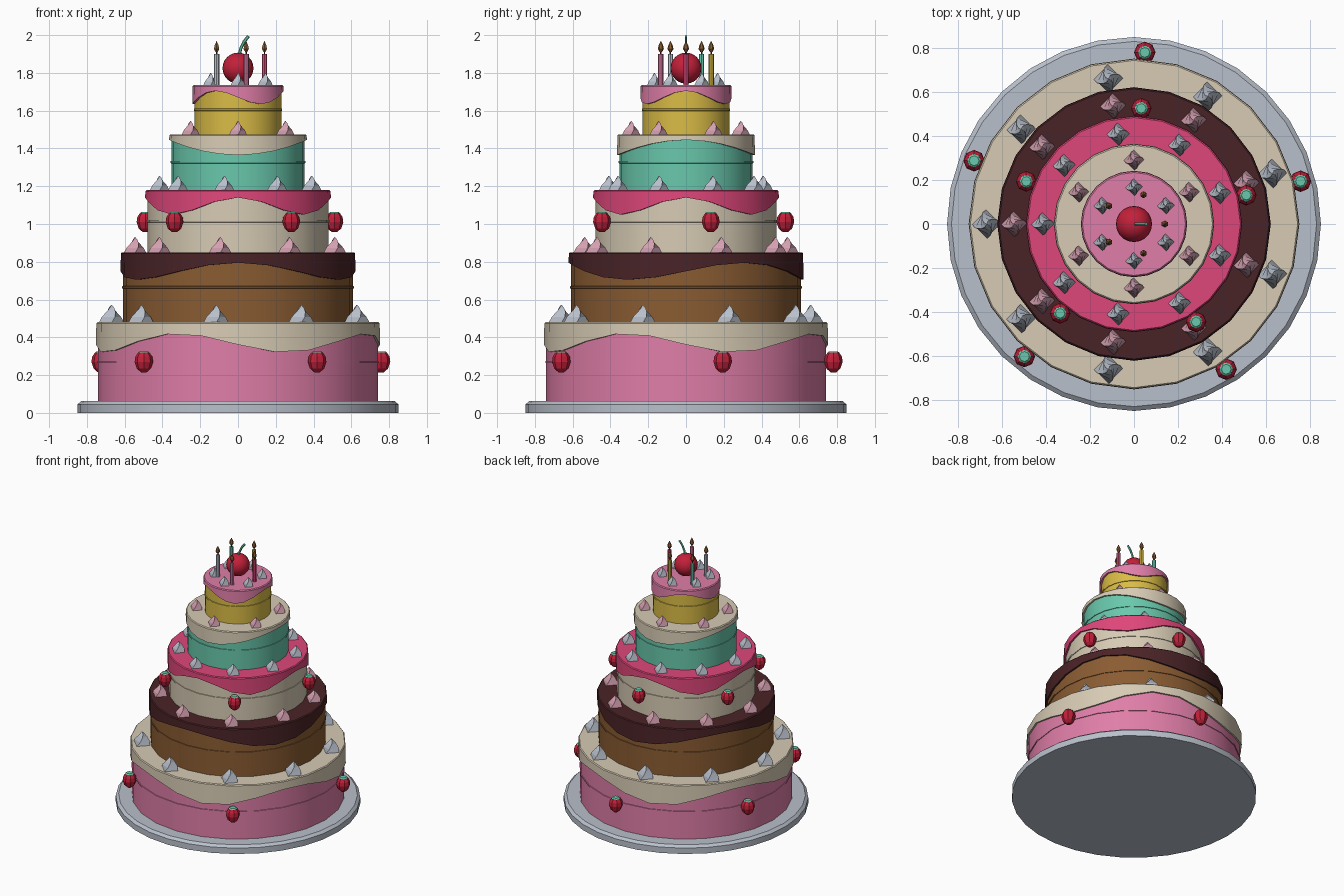
import bpy, bmesh
from math import sin, cos, pi, radians
from mathutils import Vector

if "Cube" in bpy.data.objects:
    bpy.data.objects.remove(bpy.data.objects["Cube"])

# Flat colours, converted from sRGB to linear
def mat(name, *rgb):
    m = bpy.data.materials.new(name)
    m.diffuse_color = [((c / 255 + 0.055) / 1.055) ** 2.4 for c in rgb] + [1]
    m.use_nodes = True
    m.node_tree.nodes["Principled BSDF"].inputs["Base Color"].default_value = m.diffuse_color
    return m

silver = mat("silver white", 185, 192, 203)
pink = mat("pink", 224, 126, 168)
cream = mat("cream", 215, 203, 180)
brown = mat("brown", 138, 92, 50)
chocolate = mat("dark chocolate", 74, 35, 38)
hot_pink = mat("hot pink", 222, 70, 122)
teal = mat("teal", 105, 200, 172)
yellow = mat("yellow", 218, 188, 70)
red = mat("red", 195, 32, 58)
blush = mat("blush pink", 212, 160, 176)


def finish(name, bm, material, smooth=False):
    bmesh.ops.recalc_face_normals(bm, faces=bm.faces)
    me = bpy.data.meshes.new(name)
    bm.to_mesh(me)
    bm.free()
    me.materials.append(material)
    ob = bpy.data.objects.new(name, me)
    bpy.context.collection.objects.link(ob)
    if smooth:
        bpy.context.view_layer.objects.active = ob
        ob.select_set(True)
        bpy.ops.object.shade_smooth_by_angle(angle=radians(35))
        ob.select_set(False)
    return ob


def lathe(name, profile, n, material, at=(0, 0, 0), twist=0, smooth=False):
    """Stack n-sided rings; a profile height may be a function of the angle."""
    bm = bmesh.new()
    rings = []
    for i, (r, z) in enumerate(profile):
        ring = []
        for k in range(n):
            a = 2 * pi * k / n          # a = 0 faces the front
            h = z(a) if callable(z) else z
            t = a + i * twist
            ring.append(bm.verts.new(Vector(at) + Vector((r * sin(t), -r * cos(t), h))))
        rings.append(ring)
    for lo, hi in zip(rings, rings[1:]):
        for k in range(n):
            j = (k + 1) % n
            bm.faces.new((lo[k], lo[j], hi[j], hi[k]))
    bm.faces.new(rings[0][::-1])
    bm.faces.new(rings[-1])
    return finish(name, bm, material, smooth)


def dollop(name, at, size, height, material):
    shape = [(1, -0.05), (0.8, 0.3), (0.5, 0.6), (0.25, 0.82), (0.03, 1)]
    lathe(name, [(r * size, z * height) for r, z in shape], 4, material, at, radians(20))


def strawberry(name, at, s):
    body = [(0.3, -1.1), (0.75, -0.7), (0.98, 0), (0.9, 0.55), (0.6, 1.0)]
    lathe(name, [(r * s, z * s) for r, z in body], 8, red, at)
    lathe(name + "_leaf", [(0.62 * s, 0.98 * s), (0.45 * s, 1.12 * s)], 8, teal, at)


# Plate
lathe("cake_plate", [(0.85, 0), (0.85, 0.045), (0.83, 0.062)], 32, silver, smooth=True)

# Tiers: radius, bottom, top, sponge, icing, drip mean, drip depth, waves, phase,
#        dollop count, ring radius, size, height, colour, start angle
tiers = [
    (0.74, 0.06, 0.48, pink, cream, 0.37, 0.05, 4, 25, 9, 0.67, 0.068, 0.092, silver, 180),
    (0.61, 0.48, 0.85, brown, chocolate, 0.75, 0.045, 3, 0, 9, 0.545, 0.06, 0.08, blush, 180),
    (0.48, 0.85, 1.18, cream, hot_pink, 1.095, 0.045, 4, 0, 9, 0.415, 0.053, 0.075, silver, 180),
    (0.353, 1.18, 1.475, teal, cream, 1.405, 0.04, 2, 90, 6, 0.29, 0.048, 0.07, blush, 30),
    (0.23, 1.475, 1.735, yellow, pink, 1.67, 0.035, 3, 30, 6, 0.167, 0.04, 0.065, silver, 30),
]
for t, (R, z0, z1, sponge, icing, mean, amp, waves, phase,
        count, ring, size, height, dcol, start) in enumerate(tiers, 1):
    mid = (z0 + z1) / 2
    # Sponge with a fine seam around its middle
    lathe(f"tier_{t}_sponge", [(R, z0), (R, mid - 0.006), (R + 0.004, mid - 0.005),
          (R + 0.004, mid + 0.005), (R, mid + 0.006), (R, z1 - 0.005)], 24, sponge, smooth=True)
    # Icing cap with a wavy drip edge
    drip = lambda a: mean + amp * cos(waves * (a + radians(phase)))
    lathe(f"tier_{t}_icing", [(R - 0.01, drip), (R + 0.012, drip),
          (R + 0.01, z1 - 0.006), (R + 0.004, z1)], 24, icing, smooth=True)
    # Piped dollops around the top
    for k in range(count):
        a = radians(start + 360 * k / count)
        dollop(f"tier_{t}_dollop_{k + 1}", (ring * cos(a), ring * sin(a), z1), size, height, dcol)

# Strawberries around the first and third tiers
for t, r, z, s in ((1, 0.782, 0.27, 0.05), (3, 0.527, 1.01, 0.048)):
    for k in range(5):
        a = radians(14.4 + 72 * k)
        strawberry(f"tier_{t}_strawberry_{k + 1}", (r * cos(a), r * sin(a), z), s)

# Candles
for k, m in enumerate((hot_pink, yellow, teal, silver, pink)):
    a = radians(72 * k)
    at = (0.14 * cos(a), 0.14 * sin(a), 0)
    lathe(f"candle_{k + 1}", [(0.014, 1.73), (0.014, 1.9)], 8, m, at)
    lathe(f"candle_wick_{k + 1}", [(0.004, 1.9), (0.004, 1.915)], 6, chocolate, at)
    lathe(f"candle_flame_{k + 1}", [(0.006, 1.91), (0.016, 1.927), (0.012, 1.945), (0.001, 1.968)],
          6, brown, at)

# Cherry
bm = bmesh.new()
bmesh.ops.create_uvsphere(bm, u_segments=20, v_segments=12, radius=0.082)
bmesh.ops.translate(bm, verts=bm.verts, vec=(0, 0, 1.825))
finish("cherry", bm, red, True)

# Cherry stem: curved tapering tube
bm = bmesh.new()
path = [(0.005, 1.89), (0.015, 1.93), (0.032, 1.965), (0.056, 1.995)]
rings = [[bm.verts.new((x + 0.007 * cos(k * pi / 3), 0.007 * sin(k * pi / 3),
                        z - 0.005 * cos(k * pi / 3))) for k in range(6)] for x, z in path]
for lo, hi in zip(rings, rings[1:]):
    for k in range(6):
        bm.faces.new((lo[k], lo[(k + 1) % 6], hi[(k + 1) % 6], hi[k]))
bm.faces.new(rings[0])
bm.faces.new(rings[-1])
finish("cherry_stem", bm, teal)
